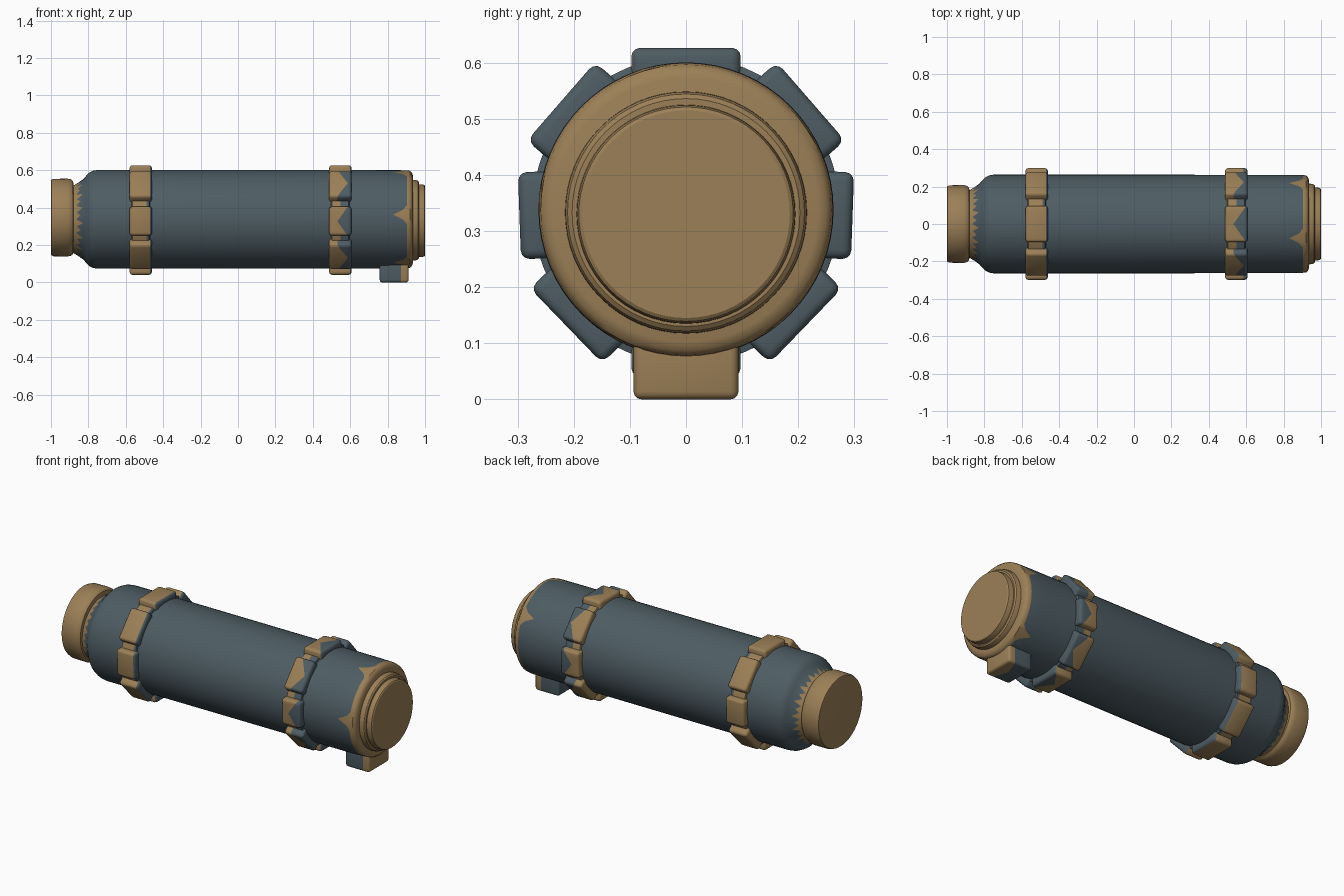
import bpy, bmesh, math
from mathutils import Matrix, Vector

if "Cube" in bpy.data.objects:
    bpy.data.objects.remove(bpy.data.objects["Cube"])

SEG = 64


def make_mat(name, rgb):
    m = bpy.data.materials.new(name)
    m.diffuse_color = (*rgb, 1)
    m.use_nodes = True
    m.node_tree.nodes["Principled BSDF"].inputs["Base Color"].default_value = m.diffuse_color
    return m


MATS = [make_mat("slate", (0.075, 0.108, 0.125)), make_mat("bronze", (0.33, 0.215, 0.095))]
SLATE, BRONZE = 0, 1


def finish(bm, name):
    bmesh.ops.recalc_face_normals(bm, faces=bm.faces)
    mesh = bpy.data.meshes.new(name)
    bm.to_mesh(mesh)
    bm.free()
    for m in MATS:
        mesh.materials.append(m)
    mesh.shade_smooth()
    mesh.set_sharp_from_angle(angle=math.radians(32))
    ob = bpy.data.objects.new(name, mesh)
    bpy.context.collection.objects.link(ob)
    return ob


def lathe(name, cz, profile):
    """Turn (x, r, colour[, target, tooth function]) about x; a toothed ring leans toward target."""
    bm = bmesh.new()
    rings = []
    for x, r, col, *jag in profile:
        ring = []
        for j in range(SEG):
            f = jag[1](j) if jag else 0
            tx, tr = jag[0] if jag else (x, r)
            px, pr = x + (tx - x) * f, r + (tr - r) * f
            a = 2 * math.pi * j / SEG
            ring.append(bm.verts.new((px, pr * math.cos(a), cz + pr * math.sin(a))))
        rings.append(ring)
    for i in range(len(rings) - 1):
        a, b = rings[i], rings[i + 1]
        for j in range(SEG):
            k = (j + 1) % SEG
            bm.faces.new((a[j], a[k], b[k], b[j])).material_index = profile[i][2]
    bm.faces.new(rings[0]).material_index = profile[0][2]
    bm.faces.new(rings[-1]).material_index = profile[-1][2]
    return finish(bm, name)


def block(name, size, matrix, bevel, split, slope, left, right):
    """Rounded block, two-coloured along a V-shaped line x = split + slope * |y|."""
    bm = bmesh.new()
    bmesh.ops.create_cube(bm, size=1, matrix=Matrix.Diagonal((*size, 1)))
    bmesh.ops.bevel(bm, geom=bm.edges[:], offset=bevel, segments=3, profile=0.5, affect='EDGES')
    for s in (1, -1):
        bmesh.ops.bisect_plane(bm, geom=bm.verts[:] + bm.edges[:] + bm.faces[:],
                               plane_co=(split, 0, 0), plane_no=Vector((1, -s * slope, 0)).normalized())
    for f in bm.faces:
        c = f.calc_center_median()
        f.material_index = left if c.x < split + slope * abs(c.y) else right
    bmesh.ops.transform(bm, matrix=matrix, verts=bm.verts)
    return finish(bm, name)


# Main tube: toothed neck, rounded shoulder, straight barrel, toothed bronze rim
TEETH = (6, 19, 31, 43, 55)
rim_teeth = lambda j: 1 if j in TEETH else 0.3 if j - 1 in TEETH or j + 1 in TEETH else 0
neck_teeth = lambda j: (0.0, 1.0, 0.1, 0.65)[j % 4]
lathe("barrel", 0.3375, [
    (-0.90, 0.175, BRONZE), (-0.875, 0.183, BRONZE),
    (-0.865, 0.188, SLATE, (-0.83, 0.213), neck_teeth),
    (-0.825, 0.217, SLATE), (-0.81, 0.235, SLATE), (-0.795, 0.25, SLATE),
    (-0.775, 0.26, SLATE), (-0.75, 0.264, SLATE), (0.82, 0.263, SLATE),
    (0.903, 0.262, BRONZE, (0.83, 0.263), rim_teeth),
    (0.92, 0.259, BRONZE), (0.93, 0.25, BRONZE), (0.935, 0.235, BRONZE)])

# End cap at the narrow end
lathe("narrow_end_cap", 0.347, [(x, r, BRONZE) for x, r in (
    (-1.0, 0.195), (-0.998, 0.202), (-0.985, 0.207), (-0.91, 0.208),
    (-0.893, 0.204), (-0.882, 0.195), (-0.878, 0.17))])

# Stepped discs at the wide end
lathe("wide_end_ring", 0.333, [(x, r, BRONZE) for x, r in (
    (0.92, 0.216), (0.95, 0.215), (0.962, 0.211), (0.968, 0.203))])
lathe("wide_end_disc", 0.33, [(x, r, BRONZE) for x, r in (
    (0.95, 0.196), (0.985, 0.194), (0.996, 0.191), (1.0, 0.185))])

# Two strap bands, each with eight rounded pads
PADS = [(90, 0.195, 0.289), (41, 0.185, 0.295), (-2, 0.155, 0.297), (-44, 0.185, 0.297),
        (-90, 0.195, 0.297), (224, 0.185, 0.297), (182, 0.155, 0.297), (139, 0.185, 0.295)]
for side, bx in (("left", -0.52), ("right", 0.547)):
    is_left = side == "left"
    lathe(side + "_strap", 0.3375, [
        (bx - 0.05, 0.26, BRONZE), (bx - 0.045, 0.274, BRONZE),
        (bx + (0.03 if is_left else 0), 0.274, SLATE),
        (bx + 0.045, 0.274, SLATE), (bx + 0.05, 0.26, SLATE)])
    for n, (deg, width, outer) in enumerate(PADS):
        turn = Matrix.Rotation(math.radians(deg - 90), 4, 'X')
        place = Matrix.Translation((bx, 0, 0.3375)) @ turn @ Matrix.Translation((0, 0, outer - 0.035))
        split, slope = (0.05, 0) if is_left else (-0.015, 0.7) if n % 2 == 0 else (0.04, -0.6)
        block(f"{side}_strap_pad_{n + 1}", (0.12, width, 0.07), place, 0.016,
              split, slope, BRONZE, SLATE)

# Small foot under the wide end
block("foot", (0.155, 0.187, 0.15), Matrix.Translation((0.835, 0, 0.075)), 0.014,
      0.005, 0.35, SLATE, BRONZE)
